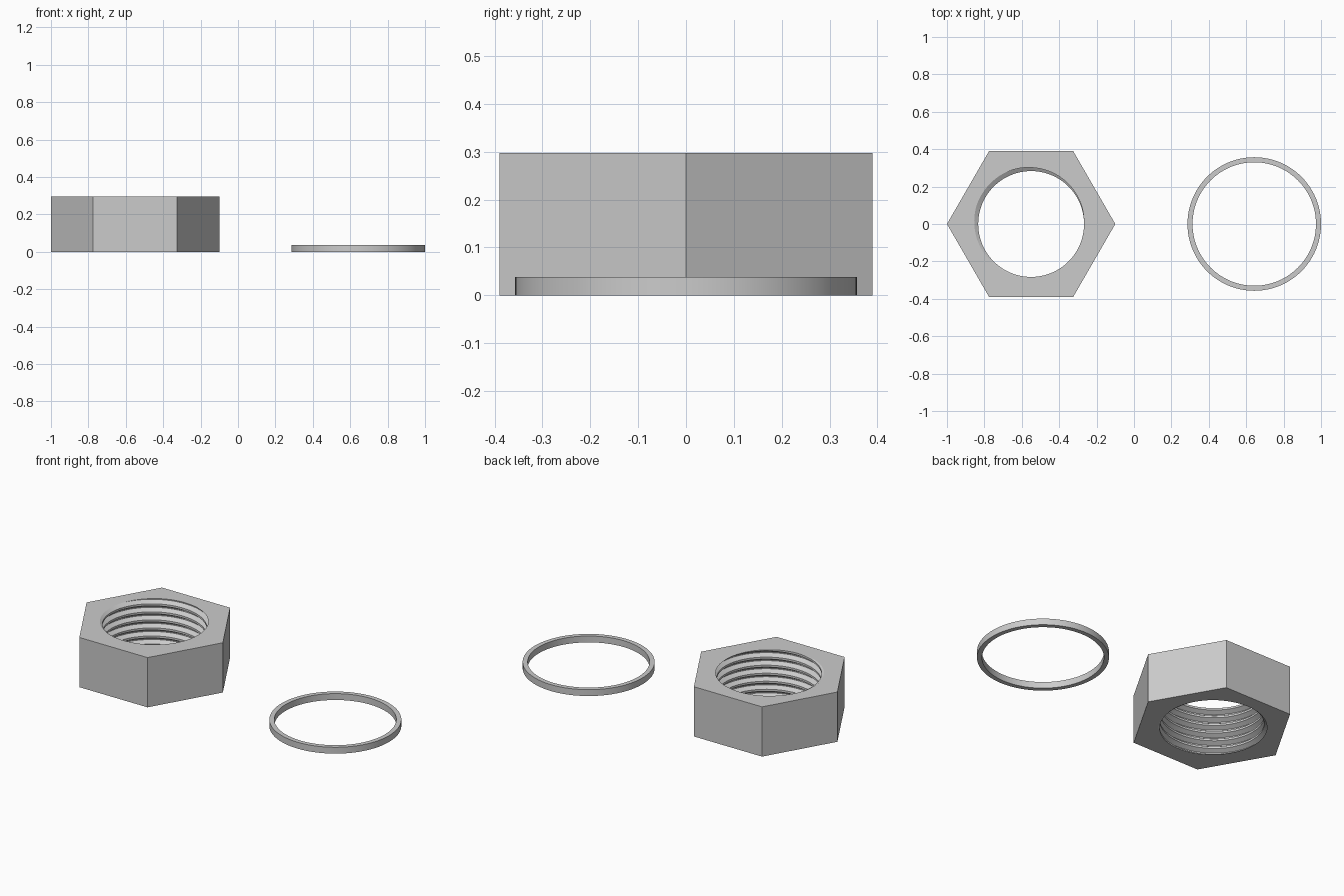
import bpy
import bmesh
from math import cos, sin, pi, radians

if "Cube" in bpy.data.objects:
    bpy.data.objects.remove(bpy.data.objects["Cube"], do_unlink=True)

steel = bpy.data.materials.new("light_grey_steel")
steel.use_nodes = True
grey = (0.6, 0.6, 0.6, 1)
steel.diffuse_color = grey
steel.node_tree.nodes["Principled BSDF"].inputs["Base Color"].default_value = grey


def finish(bm, name, x):
    bmesh.ops.recalc_face_normals(bm, faces=bm.faces)
    mesh = bpy.data.meshes.new(name)
    bm.to_mesh(mesh)
    bm.free()
    obj = bpy.data.objects.new(name, mesh)
    obj.location.x = x
    bpy.context.collection.objects.link(obj)
    mesh.materials.append(steel)
    bpy.ops.object.select_all(action='DESELECT')
    obj.select_set(True)
    bpy.context.view_layer.objects.active = obj
    bpy.ops.object.shade_smooth_by_angle(angle=radians(30))
    return obj


def ring_points(bm, radius, z, count):
    return [bm.verts.new((radius * cos(2 * pi * i / count),
                          radius * sin(2 * pi * i / count), z)) for i in range(count)]


def bridge(bm, low, high):
    n = len(low)
    for i in range(n):
        j = (i + 1) % n
        bm.faces.new((low[i], low[j], high[j], high[i]))


# Hexagonal nut with a helical internal thread
HEIGHT, CORNER = 0.297, 0.45
MINOR, MAJOR, PITCH = 0.283, 0.308, 0.048
SEGMENTS = 96
ROOT_ANGLE = radians(140)   # where the thread root meets the top face

bm = bmesh.new()
# thread profile over one pitch: (height fraction, radius)
profile = [(-0.06, MAJOR), (0.06, MAJOR), (0.375, MINOR), (0.625, MINOR)]
turns = range(-8, 3)
columns = []
for i in range(SEGMENTS + 1):
    a = 2 * pi * i / SEGMENTS
    rise = HEIGHT + PITCH * (a - ROOT_ANGLE) / (2 * pi)
    columns.append([bm.verts.new((r * cos(a), r * sin(a), rise + PITCH * (t + f)))
                    for t in turns for f, r in profile])
for left, right in zip(columns, columns[1:]):
    for k in range(len(left) - 1):
        bm.faces.new((left[k], right[k], right[k + 1], left[k + 1]))
bmesh.ops.remove_doubles(bm, verts=bm.verts, dist=1e-5)

# trim the thread flush with both faces of the nut
for z, side in ((0, -1), (HEIGHT, 1)):
    bmesh.ops.bisect_plane(bm, geom=bm.verts[:] + bm.edges[:] + bm.faces[:],
                           plane_co=(0, 0, z), plane_no=(0, 0, side), clear_outer=True)
bmesh.ops.remove_doubles(bm, verts=bm.verts, dist=1e-5)

# six flats, then the end faces around the bore
rims = [[e for e in bm.edges if e.is_boundary and
         all(abs(v.co.z - z) < 1e-4 for v in e.verts)] for z in (0, HEIGHT)]
hexes = [ring_points(bm, CORNER, z, 6) for z in (0, HEIGHT)]
bridge(bm, *hexes)
for rim, corners in zip(rims, hexes):
    outline = [bm.edges.get((corners[i], corners[(i + 1) % 6])) for i in range(6)]
    bmesh.ops.triangle_fill(bm, edges=rim + outline, use_beauty=True)
finish(bm, "hex_nut", -0.55)

# Thin flat sealing ring
bm = bmesh.new()
loops = [ring_points(bm, r, z, SEGMENTS)
         for r, z in ((0.357, 0), (0.357, 0.038), (0.33, 0.038), (0.33, 0))]
for k in range(4):
    bridge(bm, loops[k], loops[(k + 1) % 4])
finish(bm, "washer_ring", 0.643)
